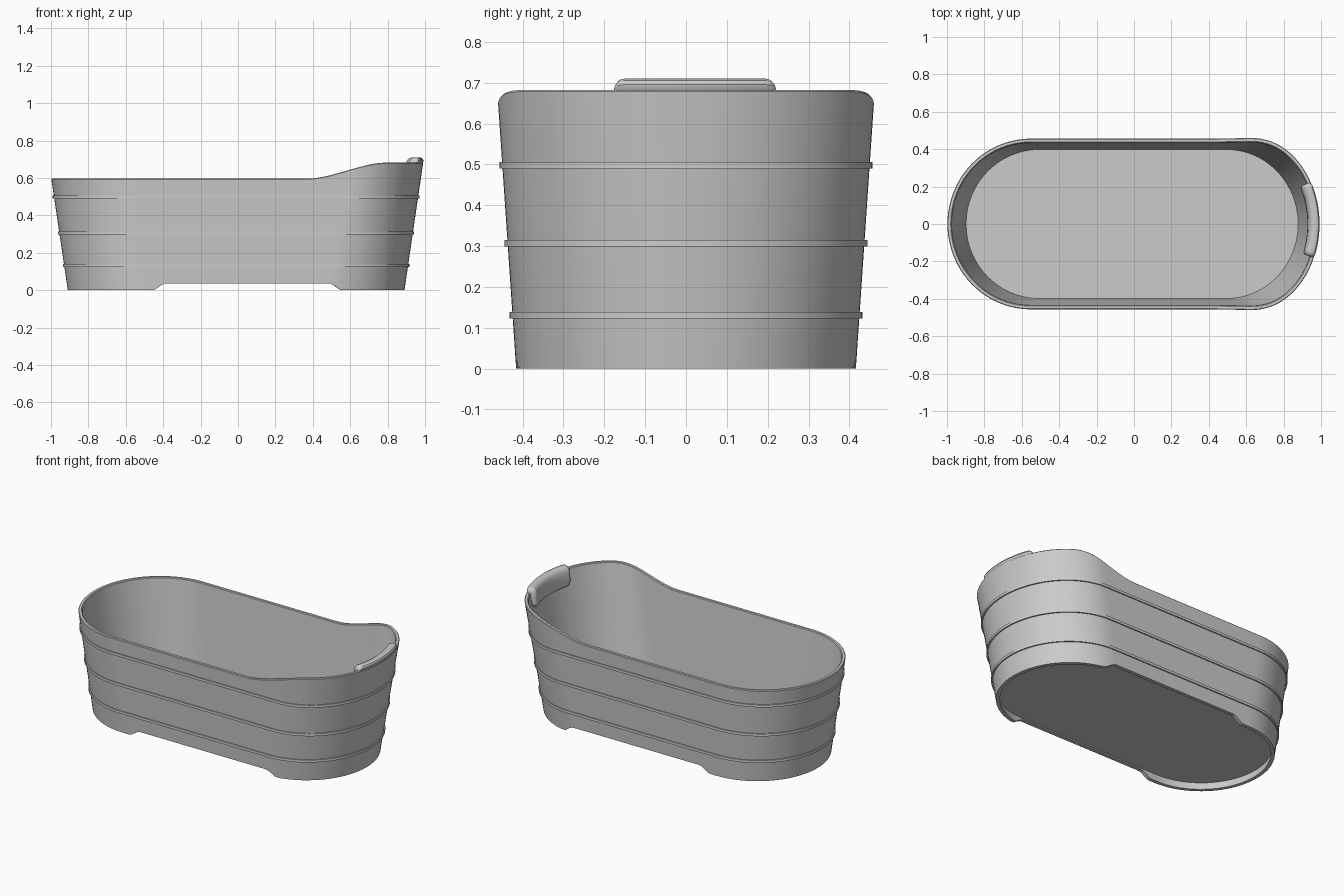
import bpy, bmesh, math

if "Cube" in bpy.data.objects:
    bpy.data.objects.remove(bpy.data.objects["Cube"])

ARC, SIDE = 40, 72          # segments per rounded end and per straight side
N = 2 * ARC + 2 * SIDE


def smooth(t):
    t = max(0.0, min(1.0, t))
    return t * t * (3 - 2 * t)


def dims(z, inset=0.0):
    """Tapered plan at height z: left arc centre/radius, right arc centre/radius, half width."""
    cl, cr = -0.50 - 0.09 * z, 0.48 + 0.22 * z
    rl = cl - (-0.91 - 0.148 * z) - inset
    rr = (0.89 + 0.147 * z) - cr - inset
    return cl, rl, cr, rr, 0.416 + 0.068 * z - inset


def outline(i, z, inset=0.0):
    cl, rl, cr, rr, w = dims(z, inset)
    i %= N
    if i < ARC:
        a = -math.pi / 2 + math.pi * i / ARC
        return cr + rr * math.cos(a), w * math.sin(a)
    i -= ARC
    if i < SIDE:
        return cr + (cl - cr) * i / SIDE, w
    i -= SIDE
    if i < ARC:
        a = math.pi / 2 + math.pi * i / ARC
        return cl + rl * math.cos(a), w * math.sin(a)
    i -= ARC
    return cl + (cr - cl) * i / SIDE, -w


def rim_z(i):
    x = outline(i, 0.64)[0]
    return 0.596 + 0.086 * smooth((x - 0.37) / 0.42)


def foot_z(i):
    x = outline(i, 0)[0]
    return 0.037 * smooth(min(x + 0.46, 0.56 - x) / 0.08)


def make_object(name, bm):
    bmesh.ops.recalc_face_normals(bm, faces=bm.faces)
    me = bpy.data.meshes.new(name)
    bm.to_mesh(me)
    bm.free()
    ob = bpy.data.objects.new(name, me)
    bpy.context.collection.objects.link(ob)
    bpy.ops.object.select_all(action='DESELECT')
    ob.select_set(True)
    bpy.context.view_layer.objects.active = ob
    bpy.ops.object.shade_smooth_by_angle(angle=math.radians(35))
    return ob


def loft(name, rings, cap=False, loop=False):
    """Skin a list of closed rings; optionally cap the ends or join last to first."""
    bm = bmesh.new()
    vs = [[bm.verts.new(p) for p in r] for r in rings]
    pairs = list(zip(vs, vs[1:])) + ([(vs[-1], vs[0])] if loop else [])
    for a, b in pairs:
        n = len(a)
        for k in range(n):
            bm.faces.new((a[k], a[(k + 1) % n], b[(k + 1) % n], b[k]))
    if cap:
        bm.faces.new(vs[0])
        bm.faces.new(vs[-1])
    return make_object(name, bm)


def ring(zfun, inset):
    pts = []
    for i in range(N):
        z = zfun(i)
        pts.append((*outline(i, z, inset), z))
    return pts


# Tub shell: underside, skirt with foot cut-outs, outer wall, rim, inner wall, floor
T = 0.022
levels = [0.0, 0.33, 0.66]
rings = [ring(lambda i: 0.045, T), ring(foot_z, T)]
rings += [ring(lambda i, t=t: foot_z(i) + (rim_z(i) - foot_z(i)) * t, 0) for t in levels]
rings += [ring(lambda i: rim_z(i) - 0.004, 0), ring(rim_z, 0.004),
          ring(rim_z, T - 0.004), ring(lambda i: rim_z(i) - 0.004, T)]
rings += [ring(lambda i, t=t: 0.065 + (rim_z(i) - 0.065) * t, T) for t in reversed(levels)]
loft("tub_shell", rings, cap=True)

# Three hoops around the tub
for k, z in enumerate((0.131, 0.307, 0.498)):
    h = 0.008
    section = ((-h, 0.004), (-h, -0.007), (h, -0.007), (h, 0.004))
    hoop = []
    for dz, inset in section:
        hoop.append([(*outline(i, z, inset), z + dz) for i in range(N)])
    loft("hoop_%d" % (k + 1), hoop, loop=True)

# Headrest pillow: draped over the high end of the rim, swept along the arc
profile = [(0.000, 0.682), (-0.002, 0.695), (0.004, 0.705), (0.016, 0.710), (0.032, 0.709),
           (0.046, 0.702), (0.055, 0.688), (0.060, 0.660), (0.063, 0.625), (0.062, 0.602),
           (0.055, 0.590), (0.042, 0.588), (0.030, 0.600), (0.020, 0.660)]
cl, rl, cr, rr, w = dims(0.68)
y0, y1, steps = -0.18, 0.225, 36
rings = []
for s in range(steps + 1):
    t = 0.5 - 0.5 * math.cos(math.pi * s / steps)
    y = y0 + (y1 - y0) * t
    x = cr + rr * math.sqrt(1 - (y / w) ** 2)
    nx, ny = (x - cr) / rr ** 2, y / w ** 2
    m = math.hypot(nx, ny)
    nx, ny = nx / m, ny / m
    e = min(y - y0, y1 - y) / 0.025
    f = 0.55 + 0.45 * math.sqrt(max(0, 1 - (1 - min(e, 1)) ** 2))
    row = []
    for d, z in profile:
        d = 0.030 + (d - 0.030) * f
        z = 0.655 + (z - 0.655) * f
        row.append((x - nx * d, y - ny * d, z))
    rings.append(row)
loft("headrest_pillow", rings, cap=True)
